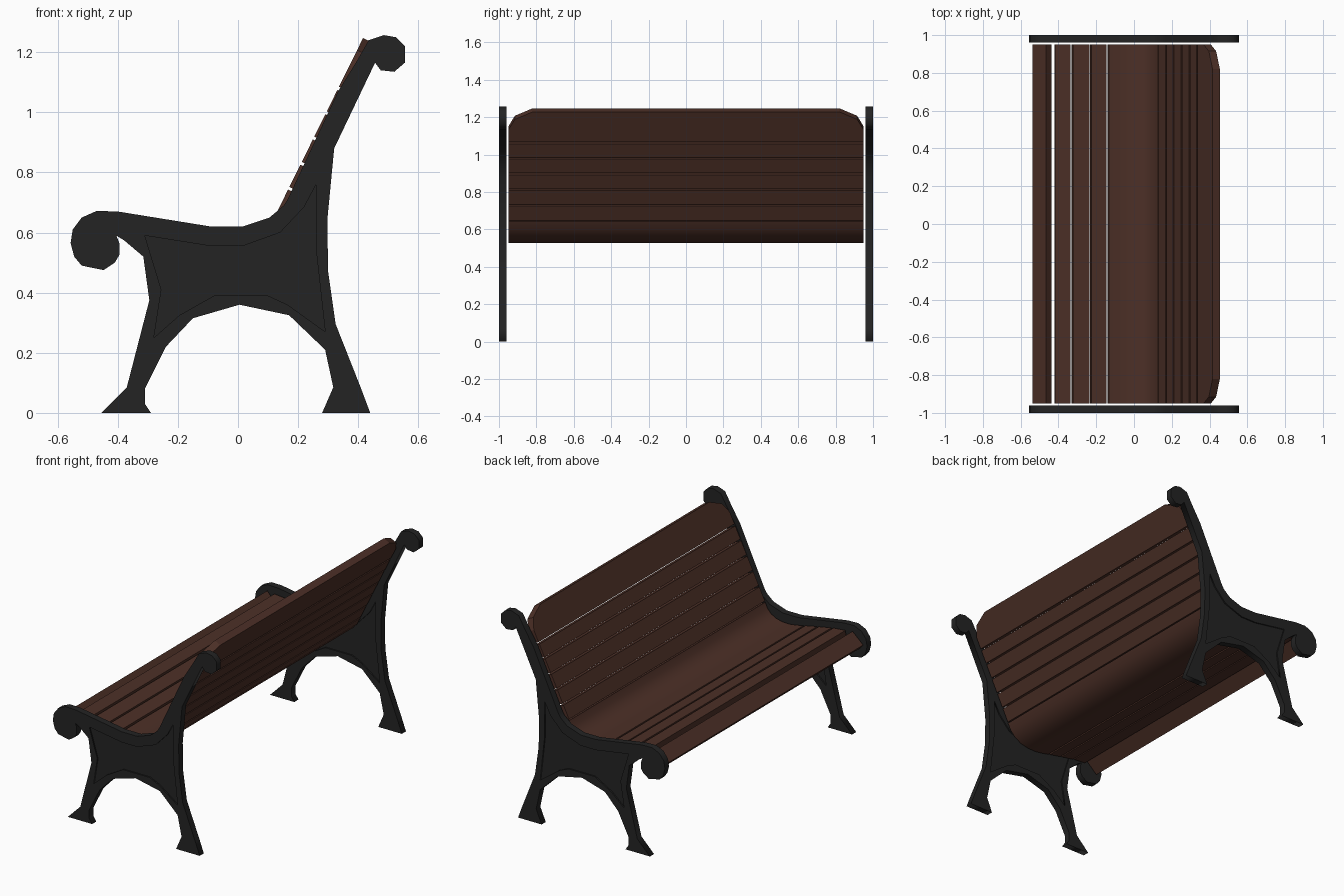
import bpy, bmesh, math
from mathutils import Vector

if "Cube" in bpy.data.objects:
    bpy.data.objects.remove(bpy.data.objects["Cube"])


def material(name, col):
    m = bpy.data.materials.new(name)
    m.diffuse_color = (*col, 1)
    m.use_nodes = True
    m.node_tree.nodes["Principled BSDF"].inputs["Base Color"].default_value = m.diffuse_color
    return m


iron = material("black iron", (0.017, 0.017, 0.017))
wood = material("dark brown wood", (0.073, 0.029, 0.020))


def select(ob):
    bpy.ops.object.select_all(action='DESELECT')
    ob.select_set(True)
    bpy.context.view_layer.objects.active = ob


def plate(name, loops, y, half):
    """Flat plate in the xz plane; later loops are holes."""
    cu = bpy.data.curves.new(name, 'CURVE')
    cu.dimensions = '2D'
    cu.fill_mode = 'BOTH'
    cu.extrude = half
    for loop in loops:
        sp = cu.splines.new('POLY')
        sp.points.add(len(loop) - 1)
        for p, (x, z) in zip(sp.points, loop):
            p.co = (x, z, 0, 1)
        sp.use_cyclic_u = True
    ob = bpy.data.objects.new(name, cu)
    bpy.context.collection.objects.link(ob)
    ob.rotation_euler.x = math.pi / 2
    ob.location.y = y
    cu.materials.append(iron)
    select(ob)
    bpy.ops.object.convert(target='MESH')


def prism(name, pts, vec):
    """Polygon extruded along a vector."""
    bm = bmesh.new()
    f = bm.faces.new([bm.verts.new(p) for p in pts])
    r = bmesh.ops.extrude_face_region(bm, geom=[f], use_keep_orig=True)
    vs = [v for v in r['geom'] if isinstance(v, bmesh.types.BMVert)]
    bmesh.ops.translate(bm, verts=vs, vec=vec)
    bmesh.ops.recalc_face_normals(bm, faces=bm.faces)
    me = bpy.data.meshes.new(name)
    bm.to_mesh(me)
    bm.free()
    me.materials.append(wood)
    ob = bpy.data.objects.new(name, me)
    bpy.context.collection.objects.link(ob)
    return ob


# Cast end frames: outline with a shallow recessed web on both faces
outline = [(-.455, 0), (-.29, 0), (-.31, .03), (-.31, .08), (-.24, .22), (-.15, .315),
           (.005, .36), (.17, .325), (.29, .21), (.317, .085), (.28, 0), (.44, 0),
           (.41, .08), (.325, .295), (.3, .47), (.297, .64), (.32, .88), (.456, 1.165),
           (.475, 1.14), (.52, 1.135), (.555, 1.165), (.555, 1.22), (.525, 1.25),
           (.485, 1.257), (.435, 1.24), (.395, 1.17), (.333, 1.07), (.165, .71),
           (.152, .69), (.105, .65), (.015, .62), (-.09, .62), (-.4, .67), (-.47, .672),
           (-.52, .65), (-.55, .61), (-.557, .565), (-.545, .52), (-.52, .49),
           (-.447, .475), (-.41, .5), (-.395, .525), (-.395, .565), (-.405, .59),
           (-.38, .575), (-.315, .52), (-.295, .375), (-.37, .085)]
recess = [(-.31, .59), (-.09, .555), (.015, .555), (.14, .6), (.22, .685), (.26, .76),
          (.26, .54), (.29, .27), (.165, .36), (.1, .39), (-.08, .39), (-.195, .325),
          (-.28, .25), (-.255, .41)]
for side, y in (("left", -.98), ("right", .98)):
    plate(side + "_end_frame", [outline, recess], y, .02)
    plate(side + "_frame_web", [recess], y, .012)

# Slats: front/top surface path given, thickness goes behind it
L, T = .95, .043


def slat(name, path):
    ps = [Vector((x, 0, z)) for x, z in path]
    back = []
    for i, p in enumerate(ps):
        d = (ps[min(i + 1, len(ps) - 1)] - ps[max(i - 1, 0)]).normalized()
        back.append(p + Vector((d.z, 0, -d.x)) * T)
    pts = [p + Vector((0, -L, 0)) for p in ps + back[::-1]]
    return prism(name, pts, Vector((0, 2 * L, 0)))


# Seat slats
seat = [[(-.538, .575), (-.466, .64)], [(-.418, .633), (-.336, .626)],
        [(-.322, .623), (-.236, .607)], [(-.225, .605), (-.145, .589)]]
for i, p in enumerate(seat):
    slat(f"seat_slat_{i + 1}", p)

# Curved board joining seat and back
curve = slat("curved_seat_board", [(-.132, .586), (-.085, .576), (-.04, .57), (.01, .571),
                                   (.05, .58), (.085, .598), (.11, .625), (.127, .66)])
select(curve)
bpy.ops.object.shade_smooth_by_angle(angle=math.radians(35))


# Back slats along the inclined line
def on_back(z):
    return (.17 + (z - .75) * .495, z)


for i, (a, b) in enumerate([(.667, .743), (.752, .826), (.835, .91), (.919, .994), (1.003, 1.074)]):
    slat(f"back_slat_{i + 1}", [on_back(a), on_back(b)])

# Top board with clipped corners
half = [(.95, 1.085), (.95, 1.15), (.915, 1.207), (.82, 1.247)]
shape = half + [(-y, z) for y, z in half[::-1]]
n = Vector((1, 0, -.495)).normalized() * T
prism("top_back_board", [(on_back(z)[0], y, z) for y, z in shape], n)
